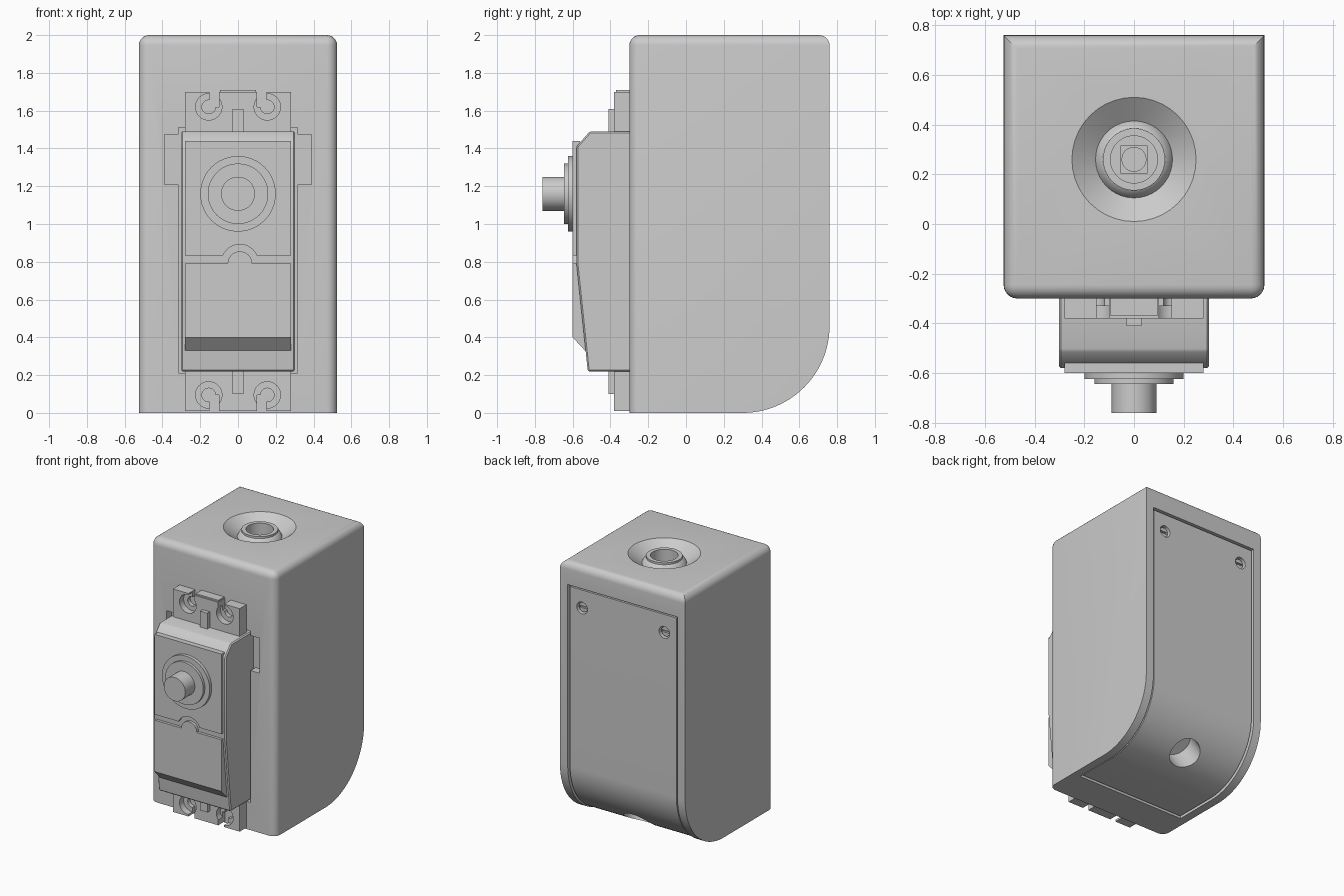
import bpy, bmesh
from math import sin, cos, pi, radians
from mathutils import Matrix, Vector

if "Cube" in bpy.data.objects:
    bpy.data.objects.remove(bpy.data.objects["Cube"])

grey = bpy.data.materials.new("plain_grey")
grey.use_nodes = True
tone = (0.6, 0.6, 0.6, 1)
grey.diffuse_color = tone
grey.node_tree.nodes["Principled BSDF"].inputs["Base Color"].default_value = tone


def finish(bm, name):
    bmesh.ops.recalc_face_normals(bm, faces=bm.faces)
    mesh = bpy.data.meshes.new(name)
    bm.to_mesh(mesh)
    bm.free()
    mesh.materials.append(grey)
    ob = bpy.data.objects.new(name, mesh)
    bpy.context.collection.objects.link(ob)
    return ob


def prism(points, vec):
    """Extrude a closed outline of 3D points along vec."""
    bm = bmesh.new()
    face = bm.faces.new([bm.verts.new(p) for p in points])
    ext = bmesh.ops.extrude_face_region(bm, geom=[face])["geom"]
    bmesh.ops.translate(bm, vec=vec, verts=[v for v in ext if isinstance(v, bmesh.types.BMVert)])
    bmesh.ops.recalc_face_normals(bm, faces=bm.faces)
    return bm


def side_prism(yz, half):
    return prism([(-half, y, z) for y, z in yz], (2 * half, 0, 0))


def front_prism(xz, y0, y1):
    return prism([(x, y0, z) for x, z in xz], (0, y1 - y0, 0))


def box(name, x0, x1, y0, y1, z0, z1):
    return finish(front_prism([(x0, z0), (x1, z0), (x1, z1), (x0, z1)], y0, y1), name)


def cylinder(name, centre, direction, r, length, segs=48):
    bm = bmesh.new()
    rot = Vector((0, 0, 1)).rotation_difference(Vector(direction)).to_matrix().to_4x4()
    bmesh.ops.create_cone(bm, cap_ends=True, segments=segs, radius1=r, radius2=r,
                          depth=length, matrix=Matrix.Translation(centre) @ rot)
    return finish(bm, name)


def arc(cx, cy, r, a0, a1, n):
    steps = [radians(a0 + (a1 - a0) * i / n) for i in range(n + 1)]
    return [(cx + r * cos(a), cy + r * sin(a)) for a in steps]


def lathe(name, profile, y, segs=40):
    """Revolve an (r, z) profile that starts and ends on the axis."""
    bm = bmesh.new()
    vs = [bm.verts.new((r, 0, z)) for r, z in profile]
    edges = [bm.edges.new(p) for p in zip(vs, vs[1:])]
    bmesh.ops.spin(bm, geom=vs + edges, axis=(0, 0, 1), cent=(0, 0, 0), angle=2 * pi, steps=segs)
    bmesh.ops.remove_doubles(bm, verts=bm.verts, dist=1e-4)
    bmesh.ops.translate(bm, vec=(0, y, 0), verts=bm.verts)
    return finish(bm, name)


def cut(ob, *cutters):
    for c in cutters:
        mod = ob.modifiers.new("cut", "BOOLEAN")
        mod.operation, mod.solver, mod.object = "DIFFERENCE", "EXACT", c
        bpy.context.view_layer.objects.active = ob
        bpy.ops.object.modifier_apply(modifier=mod.name)


def discard(*obs):
    for o in obs:
        bpy.data.objects.remove(o)


# Housing: rounded lower back, softened top and front edges
FRONT, BACK, HALF, R = -0.30, 0.76, 0.525, 0.46
outline = [(FRONT, 2), (FRONT, 0)] + arc(BACK - R, R, R, -90, 0, 24) + [(BACK, 2)]
bm = side_prism(outline, HALF)
soft = []
for e in bm.edges:
    a, b = (v.co for v in e.verts)
    on_top = min(a.z, b.z) > 1.99
    front_upright = max(a.y, b.y) < FRONT + 0.01 and abs(a.z - b.z) > 1
    if on_top or front_upright:
        soft.append(e)
bmesh.ops.bevel(bm, geom=soft, offset=0.055, segments=6, profile=0.5, affect="EDGES")
housing = finish(bm, "housing")

# Dished socket in the top, with a collar and a square-bottomed bore
dish = lathe("dish_cutter", [(0, 2.1), (0.25, 2.1), (0.25, 2), (0.155, 1.93), (0.14, 1.96),
                             (0.125, 1.97), (0.125, 1.985), (0.095, 1.985), (0.095, 1.8), (0, 1.8)], 0.26)
square = box("square_cutter", -0.055, 0.055, 0.205, 0.315, 1.7, 1.85)
cut(housing, dish, square)
discard(dish, square)
cylinder("socket_pin", (0, 0.26, 1.74), (0, 0, 1), 0.05, 0.1)


# Back lid set in a shallow pocket that follows the curve
def strip(d0, d1, half, gap):
    def path(d):
        return [(-0.04 + gap, d)] + arc(BACK - R, R, R - d, -90, 0, 24) + [(BACK - d, 1.83 - gap)]
    return side_prism(path(d0) + path(d1)[::-1], half)


pocket = finish(strip(-0.05, 0.03, 0.46, 0), "pocket_cutter")
lid = finish(strip(0.008, 0.03, 0.446, 0.014), "back_lid")
cut(housing, pocket)
a = radians(-55)
cable = cylinder("cable_cutter", (0, BACK - R + R * cos(a), R + R * sin(a)),
                 (0, cos(a), sin(a)), 0.115, 0.4)
screw_cutters = [cylinder("screw_cutter", (s * 0.345, BACK, 1.68), (0, 1, 0), 0.045, 0.14, 24)
                 for s in (-1, 1)]
for part in (housing, lid):
    cut(part, cable, *screw_cutters)
discard(pocket, cable, *screw_cutters)
for s, side in ((-1, "right"), (1, "left")):
    screw = cylinder("lid_screw_" + side, (s * 0.345, 0.71, 1.68), (0, 1, 0), 0.036, 0.05, 24)
    slot = box("slot_cutter", s * 0.345 - 0.03, s * 0.345 + 0.03, 0.72, 0.75, 1.673, 1.687)
    cut(screw, slot)
    discard(slot)

# Shallow opening in the front around the switch
opening = box("opening_cutter", -0.315, 0.315, -0.4, -0.24, 0.21, 1.51)
notch = box("notch_cutter", -0.39, 0.39, -0.4, -0.24, 1.21, 1.475)
cut(housing, opening, notch)
discard(opening, notch)

# Switch body with chamfered top and tapering lower front
bm = side_prism([(-0.24, 0.22), (-0.52, 0.22), (-0.58, 0.79), (-0.58, 1.41), (-0.51, 1.49), (-0.24, 1.49)], 0.302)
bmesh.ops.bevel(bm, geom=bm.edges[:], offset=0.008, segments=1, affect="EDGES")
finish(bm, "switch_body")

# Upper face plate with an arched cut-out; lower rocker with a matching bump
BUMP_X, BUMP_Z = 0.01, 0.795
arch = arc(BUMP_X, BUMP_Z, 0.097, 157, 23, 16)
finish(front_prism([(-0.28, 0.833)] + arch + [(0.28, 0.833), (0.28, 1.44), (-0.28, 1.44)], -0.60, -0.56),
       "upper_plate")
finish(side_prism([(-0.5, 0.33), (-0.535, 0.33), (-0.60, 0.40), (-0.60, 0.79), (-0.5, 0.79)], 0.28), "rocker")
finish(front_prism(arc(BUMP_X, BUMP_Z - 0.005, 0.065, 180, 0, 16), -0.60, -0.56), "rocker_bump")

# Stepped knob
for name, r, y in (("knob_base", 0.20, -0.625), ("knob_ring", 0.16, -0.645), ("knob_shaft", 0.09, -0.76)):
    cylinder(name, (0, (y - 0.58) / 2, 1.16), (0, 1, 0), r, -0.58 - y)

# Mounting ears above and below, each with two open screw slots
for name, edge, root, hole in (("upper", 1.70, 1.48, 1.62), ("lower", 0.01, 0.23, 0.095)):
    up = 1 if edge > root else -1
    ear = box(name + "_ear", -0.28, 0.28, -0.38, -0.29, min(edge, root), max(edge, root))
    for s in (-1, 1):
        well = cylinder("well_cutter", (s * 0.155, -0.38, hole), (0, 1, 0), 0.07, 0.1, 32)
        screw_hole = cylinder("hole_cutter", (s * 0.155, -0.35, hole), (0, 1, 0), 0.036, 0.2, 24)
        xs, zs = sorted((s * 0.10, s * 0.15)), sorted((hole, edge + up * 0.1))
        slot = box("slot_cutter", *xs, -0.5, -0.2, *zs)
        cut(ear, well, screw_hole, slot)
        discard(well, screw_hole, slot)
    zs = sorted((root, edge - up * 0.09))
    box(name + "_tab", -0.03, 0.03, -0.41, -0.36, *zs)
box("upper_lip", -0.095, 0.095, -0.37, -0.30, 1.68, 1.71)

# Smooth the curved surfaces, keep the edges crisp
for ob in bpy.context.scene.objects:
    ob.select_set(ob.type == "MESH")
bpy.context.view_layer.objects.active = housing
bpy.ops.object.shade_smooth_by_angle(angle=radians(30))
